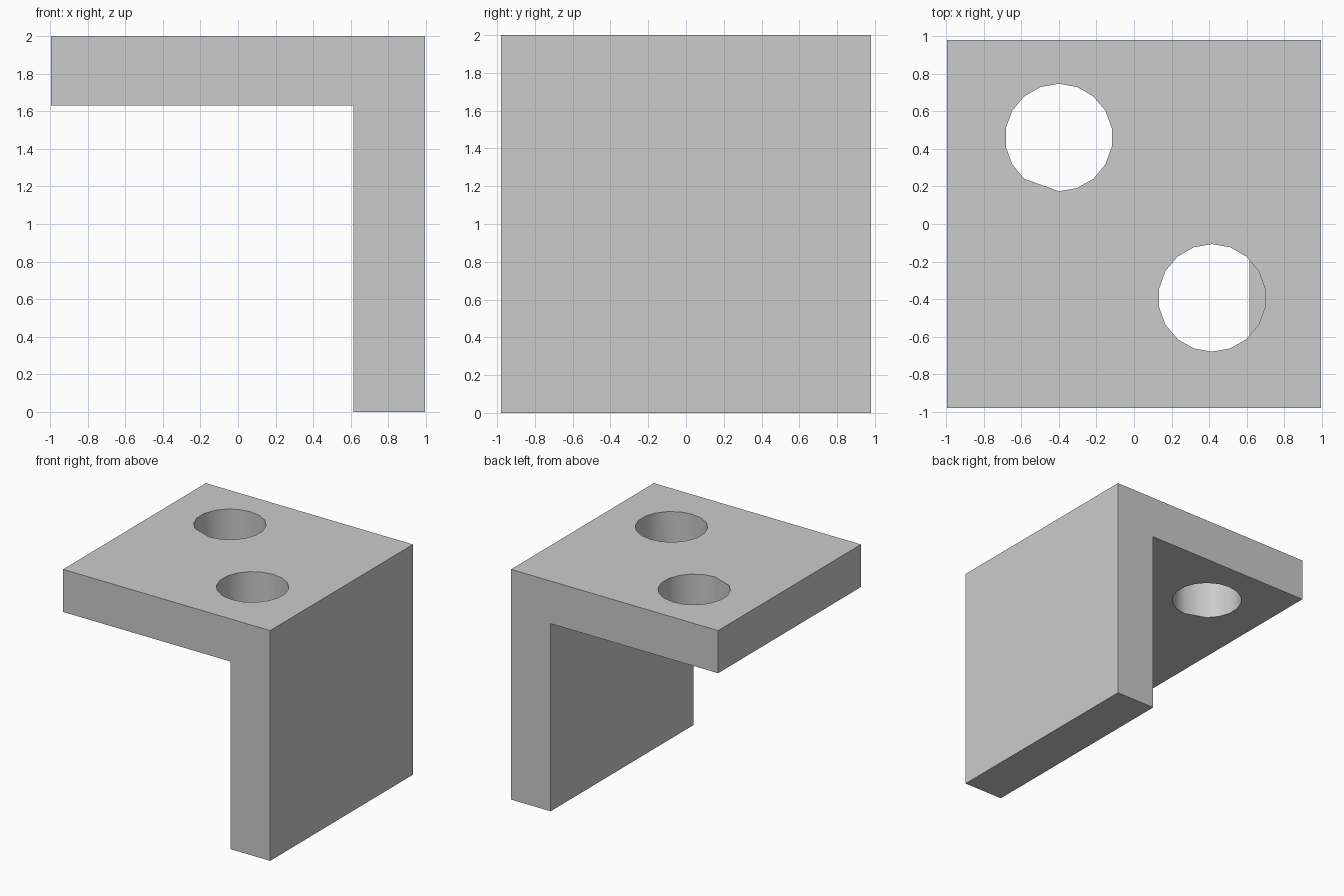
import bpy
import bmesh
from math import cos, sin, radians

if "Cube" in bpy.data.objects:
    bpy.data.objects.remove(bpy.data.objects["Cube"])

HALF_X, HALF_Y, TOP = 0.995, 0.98, 2.0
LEG_X, UNDER = 0.615, 1.63      # inner face of the leg, underside of the plate


def extrude_outline(name, points, direction):
    """Closed solid from a flat outline swept along a direction."""
    bm = bmesh.new()
    face = bm.faces.new([bm.verts.new(p) for p in points])
    swept = bmesh.ops.extrude_face_region(bm, geom=[face], use_keep_orig=True)
    verts = [g for g in swept["geom"] if isinstance(g, bmesh.types.BMVert)]
    bmesh.ops.translate(bm, verts=verts, vec=direction)
    bmesh.ops.recalc_face_normals(bm, faces=bm.faces)
    mesh = bpy.data.meshes.new(name)
    bm.to_mesh(mesh)
    bm.free()
    obj = bpy.data.objects.new(name, mesh)
    bpy.context.collection.objects.link(obj)
    return obj


# L-shaped bracket: horizontal plate and vertical leg in one profile
profile = [(-HALF_X, TOP), (HALF_X, TOP), (HALF_X, 0),
           (LEG_X, 0), (LEG_X, UNDER), (-HALF_X, UNDER)]
bracket = extrude_outline("angle_bracket",
                          [(x, -HALF_Y, z) for x, z in profile],
                          (0, 2 * HALF_Y, 0))
bpy.context.view_layer.objects.active = bracket
bracket.select_set(True)

# 18-sided bolt holes; the first has one clipped corner,
# the second stops on top of the leg
holes = [(-0.40, 0.46, UNDER - 0.2, 250), (0.415, -0.393, UNDER, None)]
for i, (cx, cy, bottom, skipped) in enumerate(holes):
    angles = [a for a in range(10, 370, 20) if a != skipped]
    ring = [(cx + 0.286 * cos(radians(a)), cy + 0.286 * sin(radians(a)), bottom)
            for a in angles]
    cutter = extrude_outline(f"hole_cutter_{i + 1}", ring, (0, 0, TOP + 0.2 - bottom))
    cutter.hide_render = True
    mod = bracket.modifiers.new("bolt_hole", "BOOLEAN")
    mod.operation = "DIFFERENCE"
    mod.solver = "EXACT"
    mod.object = cutter
    bpy.ops.object.modifier_apply(modifier=mod.name)
    bpy.data.objects.remove(cutter)

# Smooth hole walls, sharp plate edges
bpy.ops.object.shade_smooth_by_angle(angle=radians(40))
